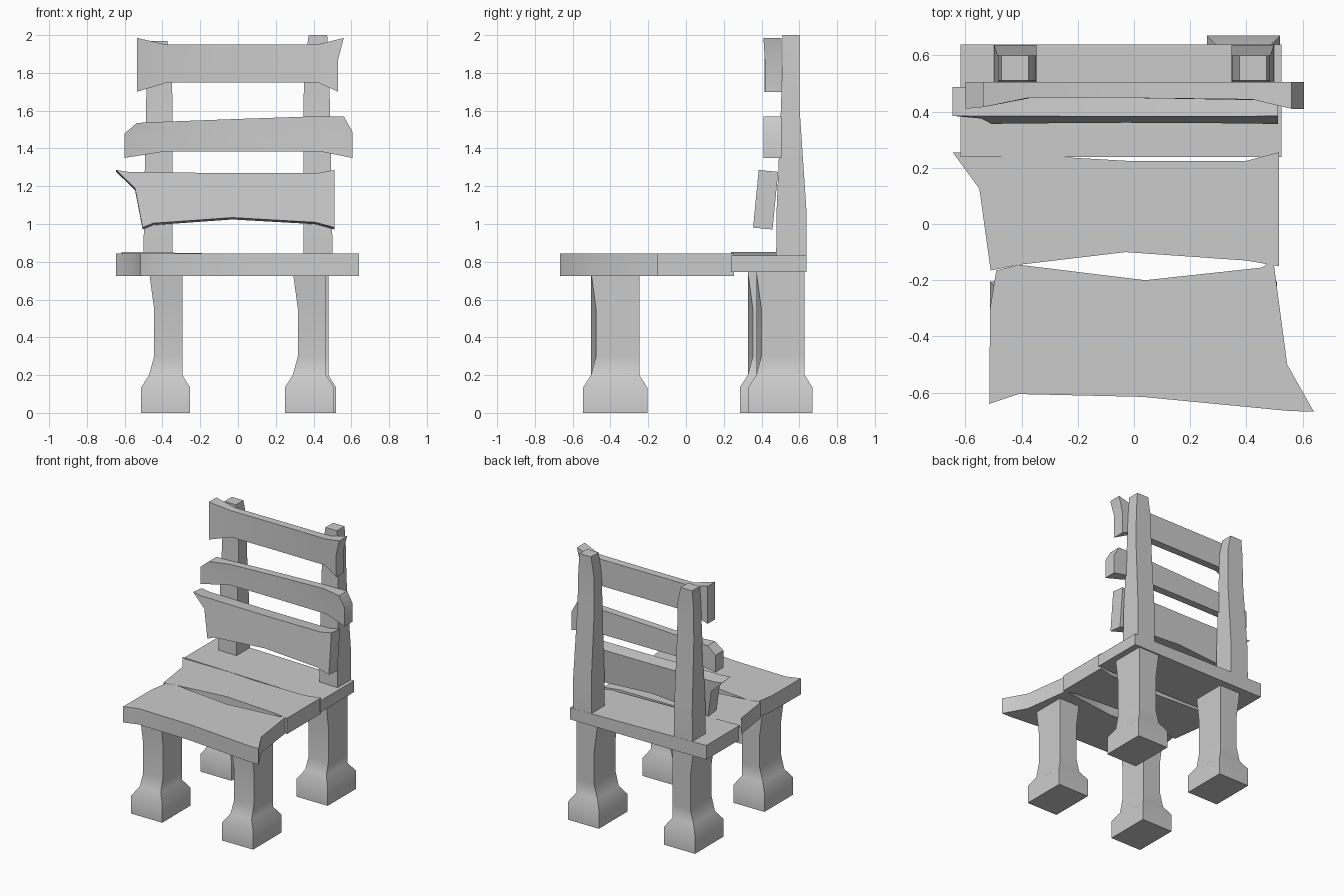
import bpy, bmesh

if "Cube" in bpy.data.objects:
    bpy.data.objects.remove(bpy.data.objects["Cube"])


def finish(name, bm, angle=0.6):
    bmesh.ops.recalc_face_normals(bm, faces=bm.faces)
    me = bpy.data.meshes.new(name)
    bm.to_mesh(me)
    bm.free()
    ob = bpy.data.objects.new(name, me)
    bpy.context.collection.objects.link(ob)
    bpy.context.view_layer.objects.active = ob
    ob.select_set(True)
    bpy.ops.object.shade_smooth_by_angle(angle=angle)
    ob.select_set(False)
    return ob


def loft(name, rings):
    """Closed skin through rings of four points."""
    bm = bmesh.new()
    vs = [[bm.verts.new(p) for p in r] for r in rings]
    for a, b in zip(vs, vs[1:]):
        for i in range(4):
            j = (i + 1) % 4
            bm.faces.new((a[i], a[j], b[j], b[i]))
    bm.faces.new(vs[0])
    bm.faces.new(vs[-1])
    return finish(name, bm)


def plank(name, top, bottom, left, right, place):
    """Board from five top and five bottom points; place(u, v, t) maps it to 3D."""
    mid = [((a[0] + b[0]) / 2, (a[1] + b[1]) / 2) for a, b in zip(top, bottom)]
    mid[0], mid[-1] = left, right
    rows = (top, mid, bottom)
    bm = bmesh.new()
    g = [[[bm.verts.new(place(u, v, t)) for u, v in r] for r in rows] for t in (0, 1)]
    for s in g:
        for r in range(2):
            for c in range(4):
                bm.faces.new((s[r][c], s[r][c + 1], s[r + 1][c + 1], s[r + 1][c]))
    a, b = g
    for r in (0, 2):
        for c in range(4):
            bm.faces.new((a[r][c], a[r][c + 1], b[r][c + 1], b[r][c]))
    for c in (0, 4):
        for r in range(2):
            bm.faces.new((a[r][c], a[r + 1][c], b[r + 1][c], b[r][c]))
    return finish(name, bm)


# Legs: flared foot, shaft with pinched left side and front right corner
def leg(name, cx, cy):
    rings = []
    for z, hx, hy, pinch in ((0, .13, .17, 0), (.135, .13, .17, 0), (.2, .088, .128, 0),
                             (.3, .088, .128, .027), (.55, .088, .128, .027), (.75, .088, .128, 0)):
        rings.append(((cx - hx + pinch, cy - hy, z), (cx + hx, cy - hy + pinch, z),
                      (cx + hx, cy + hy, z), (cx - hx + pinch, cy + hy, z)))
    loft(name, rings)


leg("front_leg_left", -.383, -.375)
leg("front_leg_right", .378, -.375)
leg("back_leg_left", -.383, .455)
leg("back_leg_right", .39, .5)


# Tapered back posts
def post(name, side, height):
    rings = []
    for z, x0, x1, y0, y1 in ((.8, .347, .5, .477, .637), (1.08, .347, .498, .48, .637),
                              (1.6, .347, .487, .502, .602), (1.85, .35, .482, .51, .6),
                              (height, .375, .472, .51, .6)):
        rings.append([(side * x, y, z) for x, y in ((x0, y0), (x1, y0), (x1, y1), (x0, y1))])
    loft(name, rings)


post("back_post_left", -1, 1.97)
post("back_post_right", 1, 2.0)

# Seat boards
def flat(u, v, t):
    return (u, v, .725 + .12 * t)


plank("seat_front_board",
      [(-.49, -.165), (-.41, -.145), (.04, -.2), (.455, -.155), (.495, -.125)],
      [(-.515, -.64), (-.41, -.605), (.03, -.615), (.55, -.665), (.64, -.668)],
      (-.512, -.3), (.545, -.5), flat)
plank("seat_middle_board",
      [(-.645, .255), (-.55, .255), (-.03, .225), (.4, .225), (.515, .255)],
      [(-.51, -.165), (-.41, -.145), (-.03, -.1), (.4, -.13), (.515, -.15)],
      (-.55, .125), (.515, .05), flat)
loft("seat_rear_board",
     [[(x, .238, .745), (x, .638, .745), (x, .638, zt), (x, .238, zt)]
      for x, zt in ((-.617, .853), (.525, .832))])


# Back slats; the upper two are hollowed at the front
def bowed(u, v, t):
    front = .41 + .038 * max(0, min(1, (.56 - abs(u)) / .16))
    return (u, front if t else .505, v)


def leaning(u, v, t):
    k = (v - .975) / .31
    return (u, .355 + .03 * k + .103 * (1 - t), v + (.004 if t else -.006))


plank("back_slat_lower",
      [(-.645, 1.282), (-.58, 1.272), (-.05, 1.265), (.42, 1.265), (.512, 1.282)],
      [(-.505, .977), (-.45, 1.0), (-.03, 1.03), (.41, 1.005), (.512, .977)],
      (-.545, 1.185), (.512, 1.13), leaning)
plank("back_slat_middle",
      [(-.535, 1.535), (-.38, 1.542), (.0, 1.556), (.41, 1.57), (.56, 1.57)],
      [(-.6, 1.35), (-.38, 1.385), (.0, 1.385), (.43, 1.385), (.605, 1.35)],
      (-.6, 1.48), (.605, 1.49), bowed)
plank("back_slat_upper",
      [(-.535, 1.985), (-.38, 1.95), (.0, 1.95), (.42, 1.95), (.56, 1.985)],
      [(-.535, 1.70), (-.37, 1.75), (.0, 1.75), (.42, 1.75), (.53, 1.70)],
      (-.535, 1.85), (.53, 1.87), bowed)
